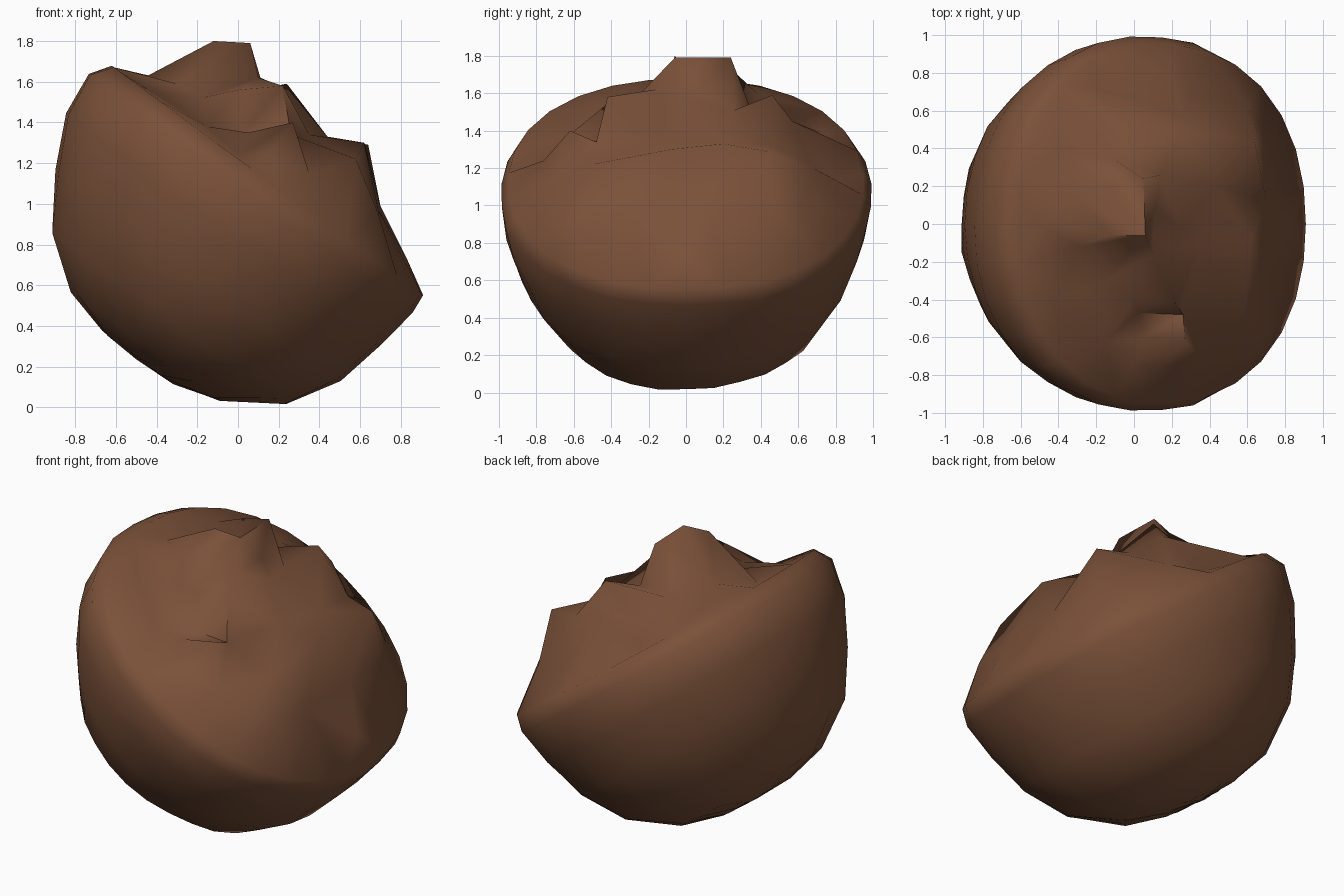
import bpy, bmesh, math, random
from mathutils import Vector, Matrix
from mathutils.geometry import delaunay_2d_cdt

random.seed(4)
if "Cube" in bpy.data.objects:
    bpy.data.objects.remove(bpy.data.objects["Cube"])

brown = bpy.data.materials.new("earth brown")
brown.use_nodes = True
brown.diffuse_color = (0.195, 0.082, 0.041, 1)
brown.node_tree.nodes["Principled BSDF"].inputs["Base Color"].default_value = brown.diffuse_color

# Tilted frame: the rim lies in its local xy plane, sloping down to +x
TILT = math.radians(36.4)
frame = Matrix.Translation((0.145, 0, 1.115)) @ Matrix.Rotation(TILT, 4, 'Y')
SEG = 30


def ring(r, z, shift, power):
    """Closed ring; a power above 2 squares it off slightly."""
    pts = []
    for i in range(SEG):
        a = i * math.tau / SEG
        c, s = math.cos(a), math.sin(a)
        k = r / (abs(c) ** power + abs(s) ** power) ** (1 / power)
        pts.append(Vector((k * c + shift, k * s, z)))
    return pts


# Rounded lower shell: radius, height, sideways shift, squareness
profile = [(0.95, 0, 0, 2.2), (0.99, -0.1, -0.03, 2.2), (0.96, -0.32, -0.03, 2.1),
           (0.875, -0.58, 0, 2), (0.72, -0.83, 0.01, 2), (0.46, -1.01, 0, 2),
           (0.22, -1.075, 0, 2)]
bm = bmesh.new()
rings = []
for k, row in enumerate(profile):
    wobble = 0.007 if k else 0
    rings.append([bm.verts.new(p * (1 + random.uniform(-wobble, wobble)))
                  for p in ring(*row)])
for upper, lower in zip(rings, rings[1:]):
    for i in range(SEG):
        j = (i + 1) % SEG
        bm.faces.new((upper[i], lower[i], lower[j], upper[j]))
base = bm.verts.new((0, 0, -1.09))
for i in range(SEG):
    bm.faces.new((rings[-1][i], base, rings[-1][(i + 1) % SEG]))

# Craggy top: corners and feet of each crag, in world space
peak = [(-.12, -.06, 1.8), (.06, -.06, 1.79), (.05, .24, 1.79), (-.1, .2, 1.77),
        (-.31, .15, 1.6), (-.3, -.12, 1.59), (.1, -.16, 1.62), (.11, .08, 1.62),
        (.14, .26, 1.51), (-.1, .34, 1.53)]
middle_ledge = [(0, -.4, 1.56), (.22, -.42, 1.58), (.25, -.02, 1.56),
                (.02, -.47, 1.35), (.26, -.48, 1.34), (.35, -.1, 1.34)]
front_ledge = [(.27, -.62, 1.4), (.05, -.6, 1.35), (.15, -.76, 1.24),
               (.35, -.7, 1.15), (0, -.73, 1.24)]
low_ledge = [(.64, .43, 1.29), (.44, .2, 1.33), (.62, -.08, 1.3), (.58, -.5, 1.22),
             (.7, .12, .99), (.69, -.3, .97), (.69, -.56, .95), (.69, .47, .99),
             (.83, 0, .73)]
back_crag = [(.24, .46, 1.59), (.44, .47, 1.32), (.26, .57, 1.45), (.3, .68, 1.2),
             (.18, .8, 1.14), (.6, .62, 1.02), (-.05, .52, 1.42), (-.2, .72, 1.39)]
border = [(-.5, 0, 1.6), (-.4, .38, 1.6), (-.42, -.4, 1.55),
          (-.15, -.62, 1.38), (-.18, -.32, 1.52)]
inverse = frame.inverted()
crags = [inverse @ Vector(p)
         for part in (peak, middle_ledge, front_ledge, low_ledge, back_crag, border)
         for p in part]
flat = [v.co.xy for v in rings[0]] + [p.xy for p in crags]
top = rings[0] + [bm.verts.new(p) for p in crags]
_, _, faces, origin, _, _ = delaunay_2d_cdt(flat, [], [], 0, 1e-5)
for f in faces:
    bm.faces.new([top[origin[i][0]] for i in f])
bmesh.ops.recalc_face_normals(bm, faces=bm.faces)

# Finish the lump as one closed body
bm.transform(frame)
mesh = bpy.data.meshes.new("craggy_lump")
bm.to_mesh(mesh)
bm.free()
mesh.materials.append(brown)
lump = bpy.data.objects.new("craggy_lump", mesh)
bpy.context.collection.objects.link(lump)
bpy.ops.object.select_all(action='DESELECT')
lump.select_set(True)
bpy.context.view_layer.objects.active = lump
bpy.ops.object.shade_smooth_by_angle(angle=math.radians(75))
